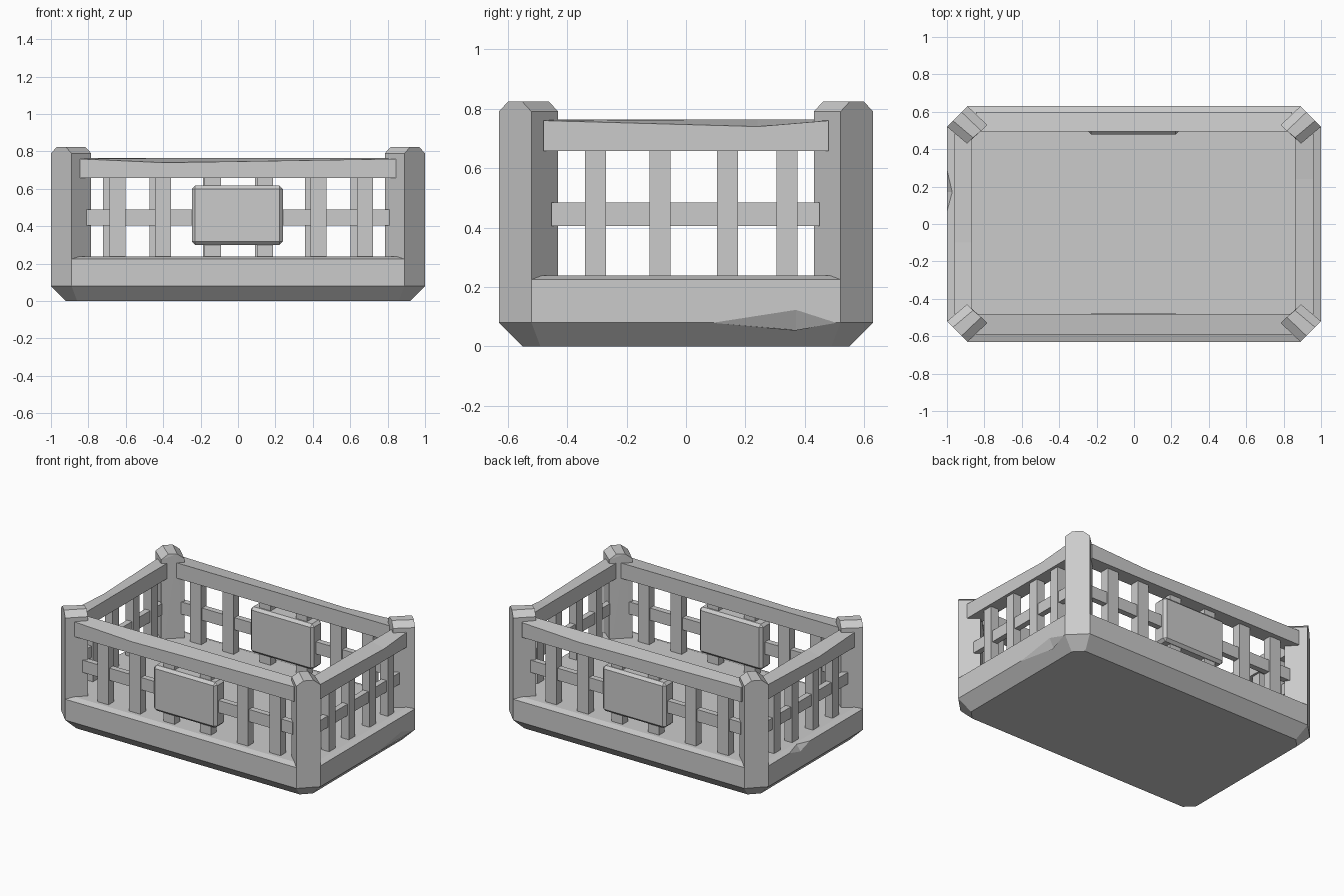
import bpy, bmesh
from mathutils import Vector, Matrix

if "Cube" in bpy.data.objects:
    bpy.data.objects.remove(bpy.data.objects["Cube"])

grey = bpy.data.materials.new("plain grey")
grey.use_nodes = True
grey.diffuse_color = (0.6, 0.6, 0.6, 1)
grey.node_tree.nodes["Principled BSDF"].inputs["Base Color"].default_value = (0.6, 0.6, 0.6, 1)


def finish(name, bm):
    bmesh.ops.recalc_face_normals(bm, faces=bm.faces)
    mesh = bpy.data.meshes.new(name)
    bm.to_mesh(mesh)
    bm.free()
    mesh.materials.append(grey)
    obj = bpy.data.objects.new(name, mesh)
    bpy.context.collection.objects.link(obj)
    return obj


def hull(name, points):
    bm = bmesh.new()
    for p in points:
        bm.verts.new(p)
    bmesh.ops.convex_hull(bm, input=bm.verts)
    bmesh.ops.dissolve_limit(bm, angle_limit=0.01, verts=bm.verts, edges=bm.edges)
    return finish(name, bm)


def box(name, low, high, bevel=0):
    low, high = Vector(low), Vector(high)
    bm = bmesh.new()
    bmesh.ops.create_cube(bm, size=1, matrix=Matrix.Translation((low + high) / 2)
                          @ Matrix.Diagonal((*(high - low), 1)))
    if bevel:
        bmesh.ops.bevel(bm, geom=bm.edges[:], offset=bevel, segments=1, affect='EDGES')
    return finish(name, bm)


def ring(x, y, cut, z):
    # rectangle with its four corners cut off
    return [(sx * a, sy * b, z) for sx in (-1, 1) for sy in (-1, 1)
            for a, b in ((x, y - cut), (x - cut, y))]


# Solid base with tapered underside and a shallow sloped rim
base = hull("base", ring(0.92, 0.55, 0.06, 0) + ring(1, 0.63, 0.11, 0.08)
            + ring(1, 0.63, 0.11, 0.225) + ring(0.96, 0.59, 0.1, 0.238))

# Worn chips in two base edges
chips = [[(1.001, 0.08, 0.08), (1.001, 0.37, 0.125), (1.001, 0.51, 0.08),
          (0.965, 0.37, 0.055), (1.1, 0.3, 0.05)],
         [(-1.001, 0.06, 0.226), (-1.001, 0.17, 0.19), (-1.001, 0.3, 0.226),
          (-0.97, 0.17, 0.237), (-1.1, 0.17, 0.28)]]
for points in chips:
    cutter = hull("chip_cutter", points)
    cutter.hide_render = True
    mod = base.modifiers.new("chip", 'BOOLEAN')
    mod.operation, mod.solver, mod.object = 'DIFFERENCE', 'EXACT', cutter
    bpy.context.view_layer.objects.active = base
    bpy.ops.object.modifier_apply(modifier=mod.name)
    bpy.data.objects.remove(cutter)

# Diagonal corner posts, caps sloped on the two flanks
for sx, side in ((-1, "right"), (1, "left")):
    for sy, end in ((-1, "front"), (1, "back")):
        outer = [(1, 0.52), (0.89, 0.63)]
        inner = [(0.785, 0.53), (0.893, 0.43)]
        d = 0.032
        cap = [(1 - d, 0.52 + d), (0.89 + d, 0.63 - d),
               (0.785 + d, 0.53 - d), (0.893 - d, 0.43 + d)]
        pts = [(x, y, z) for x, y in outer + inner for z in (0.09, 0.79)]
        pts += [(x, y, 0.825) for x, y in cap]
        hull(f"{end}_{side}_post", [(sx * x, sy * y, z) for x, y, z in pts])


def top_rail(name, half, low, high, dip, turn):
    # prism along x whose outer top edge sags at one worn point
    bm = bmesh.new()
    rows = []
    for x, sag in ((-half, 0), (dip, 0.02), (half, 0)):
        rows.append([bm.verts.new((x, y, z)) for y, z in
                     ((low, 0.657), (low, 0.76 - sag), (high, 0.764), (high, 0.657))])
    for a, b in zip(rows, rows[1:]):
        for i in range(4):
            j = (i + 1) % 4
            bm.faces.new((a[i], a[j], b[j], b[i]))
    bm.faces.new(rows[0])
    bm.faces.new(rows[-1])
    bmesh.ops.triangulate(bm, faces=[f for f in bm.faces if f.normal.z > 0.5])
    bmesh.ops.rotate(bm, verts=bm.verts, matrix=Matrix.Rotation(turn, 3, 'Z'))
    return finish(name, bm)


# Top rails
quarter = 1.5707963
top_rail("front_top_rail", 0.845, -0.59, -0.48, -0.4, 0)
top_rail("back_top_rail", 0.845, -0.60, -0.495, -0.4, 2 * quarter)
top_rail("left_top_rail", 0.48, -0.96, -0.86, 0.24, quarter)
top_rail("right_top_rail", 0.48, -0.96, -0.865, 0.1, -quarter)

# Front and back: middle rail, slats and a blank sign board
for s, end in ((-1, "front"), (1, "back")):
    def span(a, b):
        return sorted((s * a, s * b))
    y0, y1 = span(0.515, 0.555)
    box(f"{end}_middle_rail", (-0.81, y0, 0.405), (0.81, y1, 0.49))
    y0, y1 = span(0.505, 0.565)
    for i, x in enumerate((-0.645, -0.4, -0.135, 0.145, 0.43, 0.68)):
        c = -s * x
        box(f"{end}_slat_{i + 1}", (c - 0.043, y0, 0.23), (c + 0.043, y1, 0.665))
    y0, y1 = span(0.478, 0.587)
    box(f"{end}_sign_board", (-0.247, y0, 0.3), (0.24, y1, 0.617), 0.018)

# Sides: middle rail and slats
for s, side in ((-1, "right"), (1, "left")):
    x0, x1 = sorted((s * 0.89, s * 0.93))
    box(f"{side}_middle_rail", (x0, -0.453, 0.405), (x1, 0.45, 0.485))
    x0, x1 = sorted((s * 0.88, s * 0.94))
    for i, y in enumerate((-0.305, -0.088, 0.14, 0.34)):
        box(f"{side}_slat_{i + 1}", (x0, y - 0.035, 0.23), (x1, y + 0.035, 0.665))
